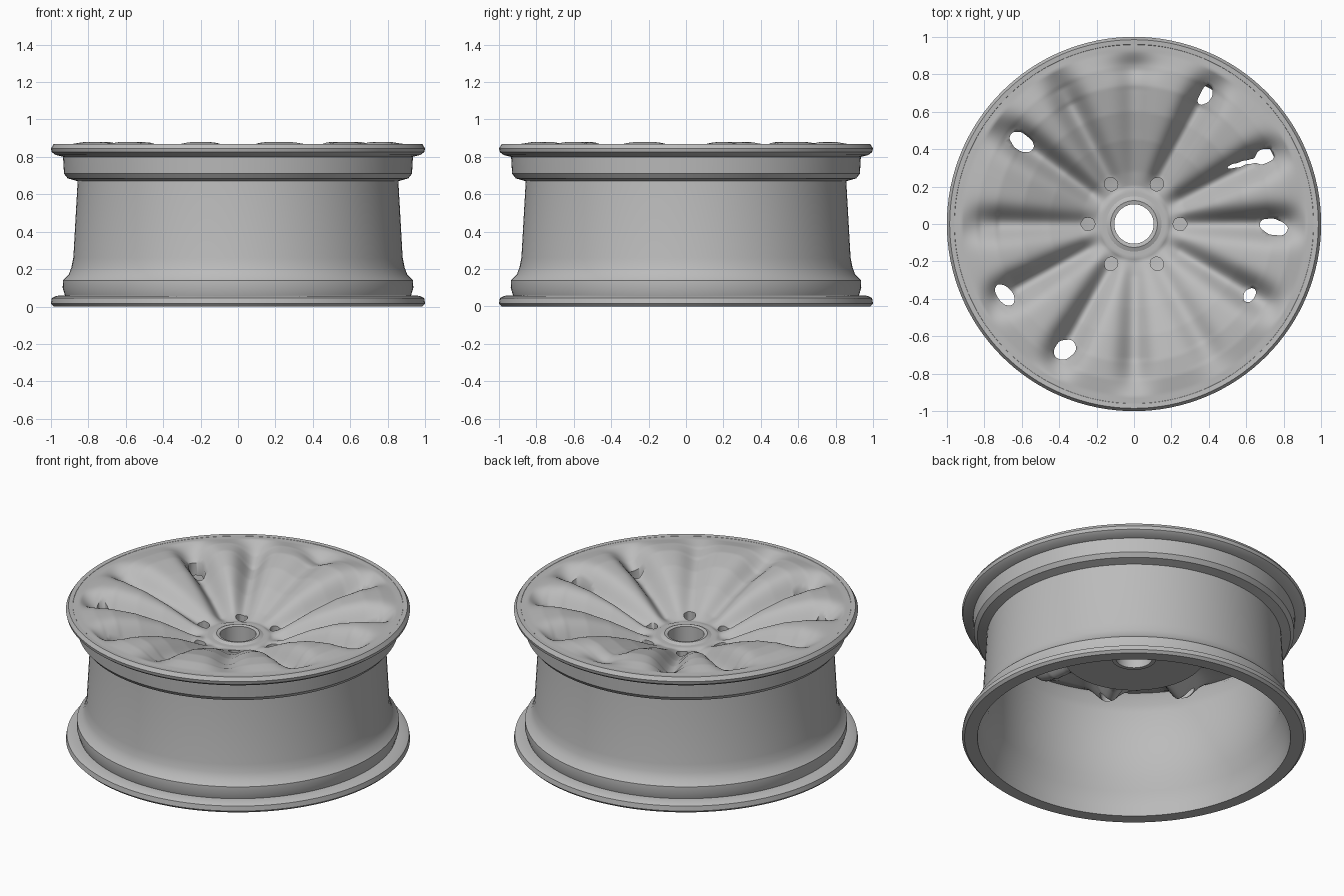
import bpy, bmesh, math
from math import sin, cos, pi, radians, exp, hypot

cube = bpy.data.objects.get("Cube")
if cube:
    bpy.data.objects.remove(cube)

metal = bpy.data.materials.new("grey metal")
metal.use_nodes = True
grey = (0.5, 0.5, 0.5, 1)
metal.diffuse_color = grey
metal.node_tree.nodes["Principled BSDF"].inputs["Base Color"].default_value = grey


def finish(name, bm, angle):
    bmesh.ops.recalc_face_normals(bm, faces=bm.faces)
    mesh = bpy.data.meshes.new(name)
    bm.to_mesh(mesh)
    bm.free()
    mesh.materials.append(metal)
    obj = bpy.data.objects.new(name, mesh)
    bpy.context.collection.objects.link(obj)
    bpy.ops.object.select_all(action="DESELECT")
    bpy.context.view_layer.objects.active = obj
    obj.select_set(True)
    bpy.ops.object.shade_smooth_by_angle(angle=radians(angle))
    return obj


def lathe(name, profile, steps=128):
    """Spin a closed (radius, height) profile around the axle."""
    bm = bmesh.new()
    rings = [[bm.verts.new((r * cos(2 * pi * i / steps), r * sin(2 * pi * i / steps), z))
              for i in range(steps)] for r, z in profile]
    for a, b in zip(rings, rings[1:] + rings[:1]):
        for i in range(steps):
            j = (i + 1) % steps
            bm.faces.new((a[i], a[j], b[j], b[i]))
    return finish(name, bm, 35)


def curve(points, r):
    """Smoothly interpolated lookup through (radius, value) points."""
    if r <= points[0][0]:
        return points[0][1]
    for (r0, v0), (r1, v1) in zip(points, points[1:]):
        if r <= r1:
            t = (r - r0) / (r1 - r0)
            return v0 + (v1 - v0) * t
    return points[-1][1]


# Barrel with both flanges
lathe("barrel", [
    (0.91, 0.0), (0.985, 0.0), (1.0, 0.015), (0.995, 0.045), (0.97, 0.057), (0.925, 0.06),
    (0.937, 0.10), (0.935, 0.14), (0.905, 0.17), (0.89, 0.21), (0.88, 0.26), (0.857, 0.67),
    (0.91, 0.685), (0.93, 0.71), (0.935, 0.80), (0.975, 0.81), (0.995, 0.825), (1.0, 0.845),
    (0.985, 0.868), (0.96, 0.866), (0.90, 0.80), (0.87, 0.72), (0.83, 0.65),
    (0.85, 0.22), (0.885, 0.15), (0.90, 0.06)])

# Hub boss behind the face, with the centre bore
lathe("hub", [(0.105, 0.685), (0.105, 0.53), (0.13, 0.53), (0.14, 0.56), (0.42, 0.56),
              (0.43, 0.58), (0.42, 0.66), (0.34, 0.63), (0.28, 0.60), (0.18, 0.60),
              (0.17, 0.67), (0.125, 0.69)], 64)

# Spoked face: ridges separated by grooves of varying depth
CREST = [(0.1, 0.68), (0.2, 0.68), (0.3, 0.725), (0.45, 0.795), (0.6, 0.85),
         (0.74, 0.88), (0.84, 0.88), (0.92, 0.866), (0.99, 0.864)]
DEPTH = [(0.18, 0), (0.28, 0.06), (0.5, 0.11), (0.72, 0.15), (0.82, 0.10), (0.92, 0)]
GROOVES = [(0, 1), (27, 1), (61, 1), (90, 0.3), (118, 0.75), (144, 1),
           (180, 0.7), (209, 1), (241, 1), (270, 0.55), (300, 0.35), (329, 0.9)]
# x, y, half length, half width, rotation
HOLES = [(0.38, 0.69, 0.06, 0.033, 62), (0.70, 0.36, 0.055, 0.04, 25),
         (0.57, 0.32, 0.09, 0.012, 15), (0.745, -0.015, 0.08, 0.042, -15),
         (0.62, -0.38, 0.045, 0.032, 50), (-0.37, -0.67, 0.065, 0.05, 35),
         (-0.69, -0.38, 0.07, 0.04, -50), (-0.60, 0.44, 0.075, 0.045, -35)]
BOLTS = [(0.245 * cos(k * pi / 3), 0.245 * sin(k * pi / 3)) for k in range(6)]


def height(r, a):
    z = curve(CREST, r)
    depth = curve(DEPTH, r)
    width = 0.035 + 0.06 * r
    for deg, strength in GROOVES:
        turn = (a - radians(deg) + pi) % (2 * pi) - pi
        z -= depth * strength * exp(-(r * turn / width) ** 2)
    # shallow scoop in the broad upper spoke
    z -= 0.035 * exp(-((r * sin(a) - 0.84) / 0.06) ** 2 - (r * cos(a) / 0.13) ** 2)
    return z


def in_opening(x, y):
    for hx, hy, length, width, deg in HOLES:
        c, s = cos(radians(deg)), sin(radians(deg))
        u, v = (x - hx) * c + (y - hy) * s, (y - hy) * c - (x - hx) * s
        if (u / length) ** 2 + (v / width) ** 2 < 1:
            return True
    return any(hypot(x - bx, y - by) < 0.036 for bx, by in BOLTS)


STEPS, RINGS = 320, 84
bm = bmesh.new()
grid = []
for k in range(RINGS + 1):
    r = 0.105 + (0.985 - 0.105) * k / RINGS
    ring = []
    for i in range(STEPS):
        a = 2 * pi * i / STEPS
        ring.append(bm.verts.new((r * cos(a), r * sin(a), height(r, a))))
    grid.append(ring)
for a, b in zip(grid, grid[1:]):
    for i in range(STEPS):
        j = (i + 1) % STEPS
        mid = (a[i].co + b[j].co) / 2
        if not in_opening(mid.x, mid.y):
            bm.faces.new((a[i], b[i], b[j], a[j]))
bmesh.ops.delete(bm, geom=[v for v in bm.verts if not v.link_faces], context="VERTS")

# Soften the ragged rims of the openings
rim = [v for v in bm.verts if v.is_boundary and 0.12 < v.co.xy.length < 0.97]
for _ in range(4):
    moved = {}
    for v in rim:
        near = [e.other_vert(v).co for e in v.link_edges if e.is_boundary]
        moved[v] = v.co * 0.5 + (near[0] + near[1]) * 0.25
    for v, co in moved.items():
        v.co = co

# Give the face its back side, thinning toward the rim so it stays inside the flange
top = list(bm.faces)
copy = bmesh.ops.duplicate(bm, geom=top + list({v for f in top for v in f.verts}))
pairs = copy["vert_map"]
edges = [e for f in top for e in f.edges if e.is_boundary]
back = [g for g in copy["geom"] if isinstance(g, bmesh.types.BMVert)]
for e in set(edges):
    v, w = e.verts
    bm.faces.new((v, w, pairs[w], pairs[v]))
for v in back:
    v.co.z -= curve([(0.1, 0.04), (0.25, 0.07), (0.84, 0.08), (0.93, 0.03), (0.985, 0.01)],
                    v.co.xy.length)
finish("spoked_face", bm, 50)
